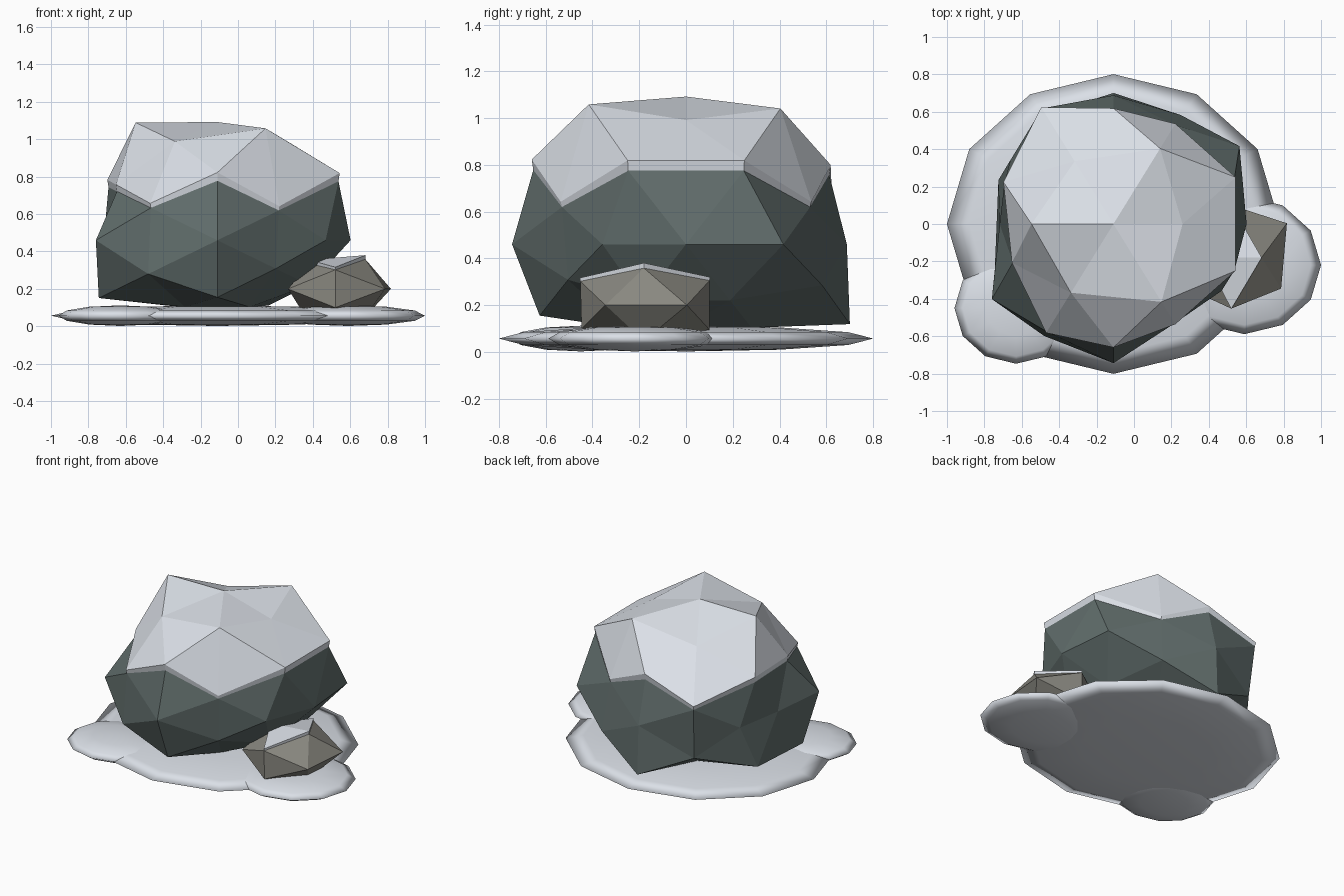
import bpy, bmesh
from math import sqrt
from mathutils import Vector

cube = bpy.data.objects.get("Cube")
if cube:
    bpy.data.objects.remove(cube, do_unlink=True)


def material(name, color):
    mat = bpy.data.materials.new(name)
    mat.use_nodes = True
    mat.diffuse_color = (*color, 1)
    bsdf = next(n for n in mat.node_tree.nodes if n.type == 'BSDF_PRINCIPLED')
    bsdf.inputs["Base Color"].default_value = (*color, 1)
    return mat


SLATE = material("dark slate", (.12, .155, .15))
STONE = material("warm grey stone", (.255, .25, .22))
SNOW = material("snow white", (.76, .80, .86))


def add_object(name, bm, mat, location, scale):
    """Turn a unit-space bmesh into a placed object."""
    bmesh.ops.recalc_face_normals(bm, faces=bm.faces[:])
    for v in bm.verts:
        v.co = Vector(p * s for p, s in zip(v.co, scale)) + Vector(location)
    mesh = bpy.data.meshes.new(name)
    bm.to_mesh(mesh)
    bm.free()
    mesh.materials.append(mat)
    obj = bpy.data.objects.new(name, mesh)
    bpy.context.collection.objects.link(obj)
    return obj


def mirrored(direction):
    """All sign combinations of a direction, upper and back ones first."""
    x, y, z = direction
    signs = lambda v: (1, -1) if v else (1,)
    return [Vector((x * i, y * j, z * k))
            for k in signs(z) for j in signs(y) for i in signs(x)]


def boulder_mesh(families, only_top=False):
    """Faceted ball: a hull of mirrored directions, each pushed to its own radius."""
    bm = bmesh.new()
    radius = {}
    for direction, radii in families:
        for d, r in zip(mirrored(direction), radii):
            radius[bm.verts.new(d)] = r
    bmesh.ops.convex_hull(bm, input=bm.verts[:])
    if only_top:
        low = [v for v in bm.verts if v.co.z < .3]
        bmesh.ops.delete(bm, geom=low, context='VERTS')
    for v in bm.verts:
        v.co *= radius[v]
    return bm


def snowy_boulder(name, families, mat, location, scale):
    add_object(name, boulder_mesh(families), mat, location, scale)
    # Snow cap: the upper facets raised into a thick shell
    bm = boulder_mesh(families, only_top=True)
    raised = bmesh.ops.extrude_face_region(bm, geom=bm.faces[:])["geom"]
    for v in raised:
        if isinstance(v, bmesh.types.BMVert):
            v.co = (v.co.x * 1.01, v.co.y * 1.01, v.co.z * 1.14)
    add_object(name + "_snow_cap", bm, SNOW, location, scale)


def snow_patch(name, x, y, size):
    bm = bmesh.new()
    bmesh.ops.create_uvsphere(bm, u_segments=12, v_segments=6, radius=1)
    for f in bm.faces:
        f.smooth = True
    add_object(name, bm, SNOW, (x, y, .057), (size, size * .9, .055))


# Corner and edge-midpoint directions of a twenty-sided ball
phi = (1 + sqrt(5)) / 2
long, short = Vector((phi, 1)).normalized()
p, q, h = phi / 2, (phi - 1) / 2, .5

# Large boulder
snowy_boulder("large_boulder", [
    ((1, 0, 0), (.89, .76)),
    ((0, 1, 0), (.86, .93)),
    ((0, 0, 1), (.88, .6)),
    ((short, 0, long), (.87, 1.03, .65, .65)),
    ((0, long, short), (.9, .96, 1.03, .92)),
    ((long, short, 0), (.99, .81, .85, .955)),
    ((q, h, p), (1, .83, 1.03, .91, .7, .7, .7, .7)),
    ((p, q, h), (1, .9, 1, .83, .76, .95, .76, .98)),
    ((h, p, q), (.82, .955, .82, .89, .9, .9, .78, .925)),
], SLATE, (-.11, 0, .46), (.8, .8, .63))

# Small boulder
snowy_boulder("small_boulder", [
    ((short, 0, long), (.93, .8, .9, .9)),
    ((0, long, short), (1, .97, 1, .95)),
    ((long, short, 0), (1.06, .9, .95, .9)),
], STONE, (.52, -.18, .2), (.33, .33, .2))

# Snow on the ground
snow_patch("main_snow_patch", -.11, 0, .89)
snow_patch("right_snow_patch", -.63, -.45, .33)
snow_patch("left_snow_patch", .59, -.22, .41)
